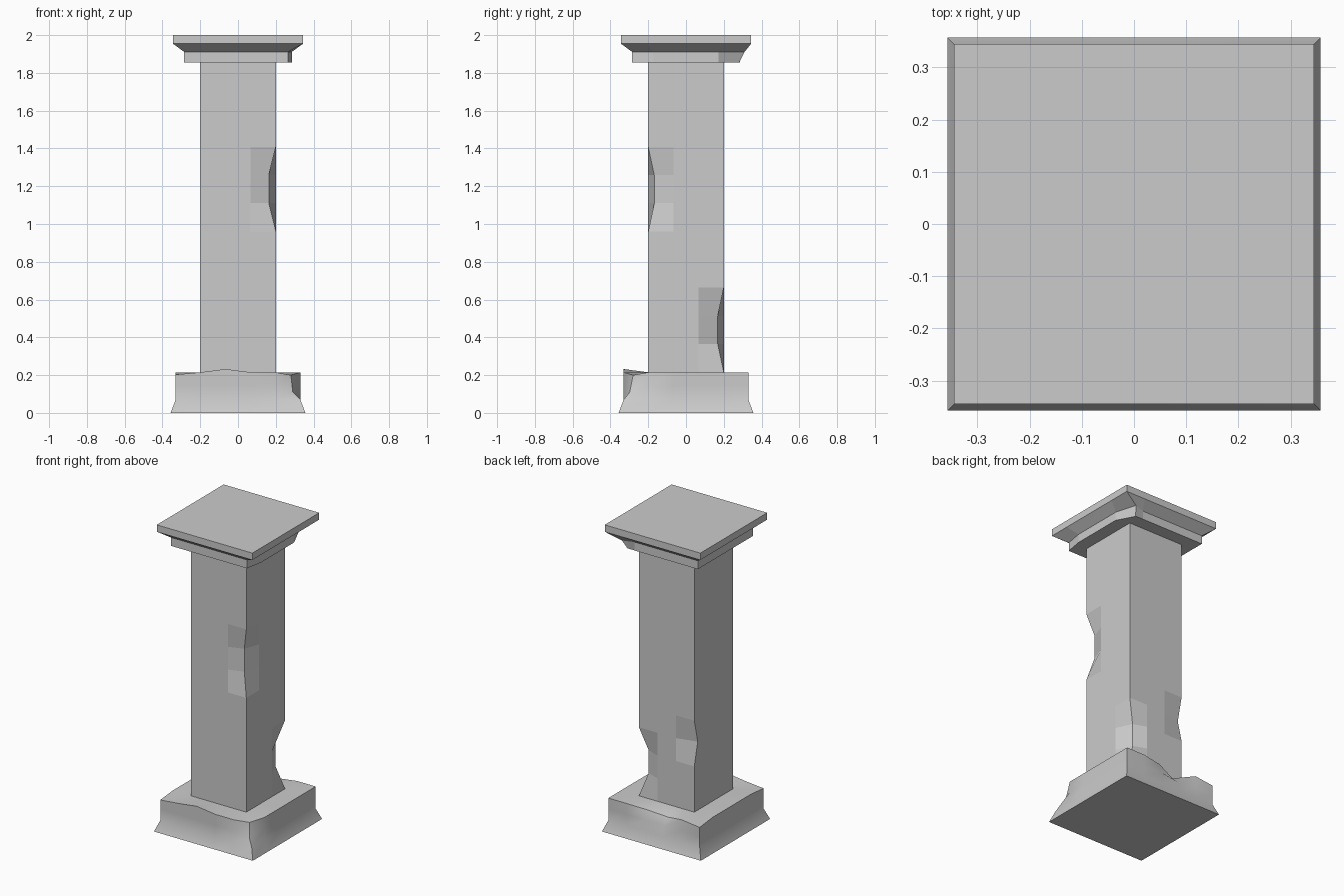
import bpy, bmesh, math

if "Cube" in bpy.data.objects:
    bpy.data.objects.remove(bpy.data.objects["Cube"])


def square_stack(name, levels, n, moves=None, smooth=False):
    """Stack of square rings, n segments per side; levels are (z, half width).
    moves maps (level, i, j) grid points to chipped positions."""
    moves = moves or {}
    path = ([(i, 0) for i in range(n)] + [(n, j) for j in range(n)]
            + [(i, n) for i in range(n, 0, -1)] + [(0, j) for j in range(n, 0, -1)])
    bm = bmesh.new()
    rings = []
    for k, (z, h) in enumerate(levels):
        ring = []
        for i, j in path:
            co = (h * (2 * i / n - 1), h * (2 * j / n - 1), z)
            ring.append(bm.verts.new(moves.get((k, i, j), co)))
        rings.append(ring)
    count = len(path)
    for a, b in zip(rings, rings[1:]):
        for m in range(count):
            q = (m + 1) % count
            bm.faces.new((a[m], a[q], b[q], b[m]))
    bm.faces.new(rings[0][::-1])
    bm.faces.new(rings[-1])
    bmesh.ops.recalc_face_normals(bm, faces=bm.faces)
    mesh = bpy.data.meshes.new(name)
    bm.to_mesh(mesh)
    bm.free()
    obj = bpy.data.objects.new(name, mesh)
    bpy.context.collection.objects.link(obj)
    if smooth:
        bpy.ops.object.select_all(action='DESELECT')
        obj.select_set(True)
        bpy.context.view_layer.objects.active = obj
        bpy.ops.object.shade_smooth_by_angle(angle=math.radians(32))
    return obj


# Flared plinth with worn top edges and a broken front right corner
square_stack("plinth",
             [(0, .357), (.07, .33), (.143, .33), (.215, .33), (.215, .2)], 5,
             {(2, 5, 0): (.29, -.298, .11), (3, 5, 0): (.28, -.28, .2),
              (3, 2, 0): (-.066, -.33, .232), (3, 0, 0): (-.33, -.33, .203),
              (2, 2, 5): (-.066, .318, .135), (3, 2, 5): (-.066, .275, .175),
              (3, 3, 5): (.066, .315, .205), (3, 0, 5): (-.33, .33, .2)},
             smooth=True)

# Shaft with chips on three of its corners
z0, z1, rows = .215, 1.856, 11
zs = [z0 + (z1 - z0) * k / rows for k in range(rows + 1)]
chips = {}
for k in (6, 7):
    chips[k, 3, 0] = (.163, -.168, zs[k])
for k in (1, 2):
    chips[k, 3, 3] = (.152, .168, zs[k])
chips[3, 0, 3] = (-.2, .165, zs[3])
square_stack("shaft", [(z, .2) for z in zs], 3, chips)

# Capital: neck, sloped moulding and top slab, chipped on the right side
square_stack("capital",
             [(1.856, .285), (1.911, .285), (1.955, .345), (2.0, .345)], 5,
             {(0, 5, 5): (.225, .283, 1.856), (1, 5, 5): (.245, .31, 1.911),
              (0, 5, 0): (.265, -.285, 1.856), (1, 5, 0): (.265, -.285, 1.911)})
